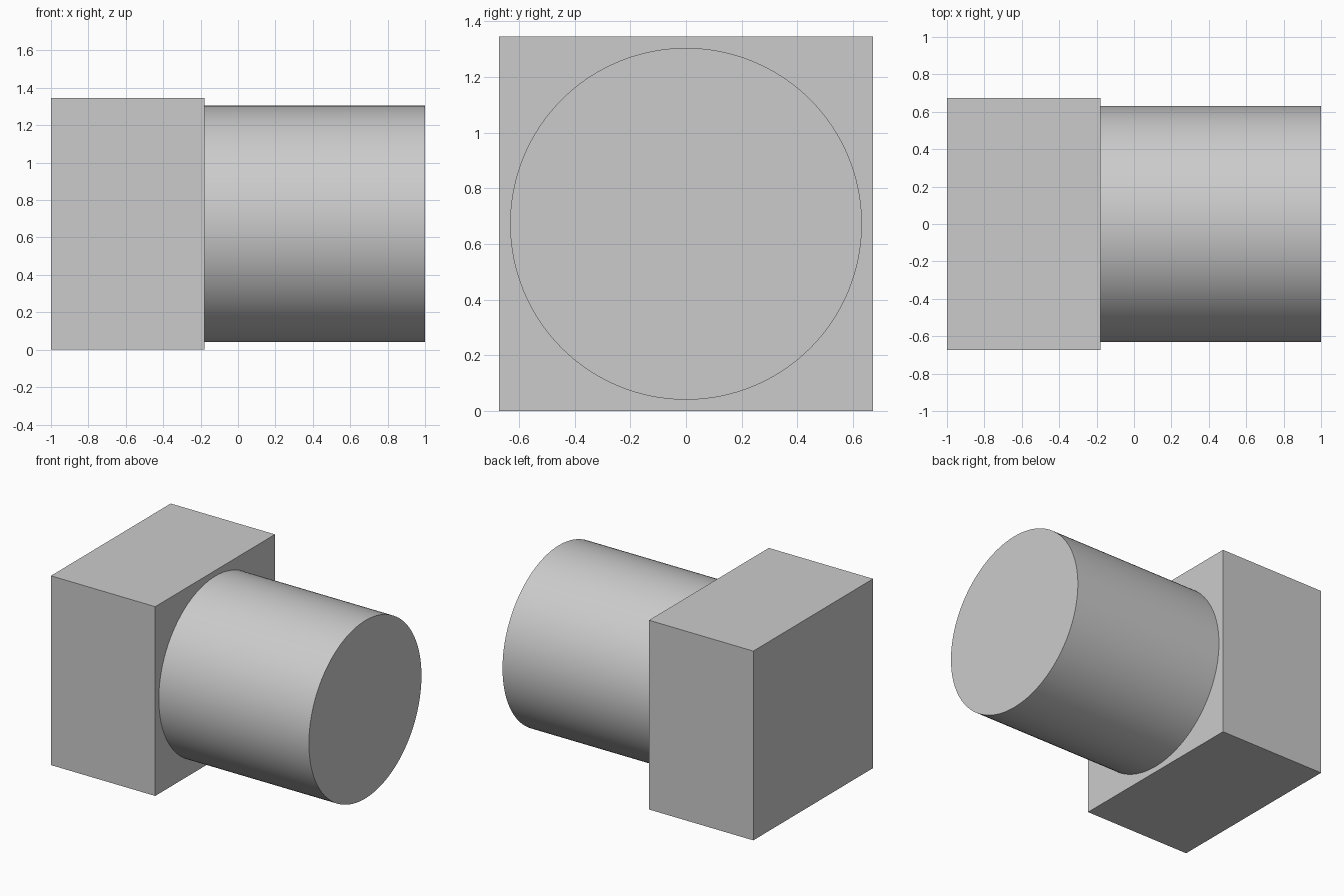
import bpy
import math

# Remove the default cube
cube = bpy.data.objects.get("Cube")
if cube:
    bpy.data.objects.remove(cube, do_unlink=True)

LEFT_END, RIGHT_END = 1.0, -1.0
SHOULDER = -0.18          # where the block meets the shaft
SIDE = 1.345              # square block side
RADIUS = 0.632            # shaft radius
AXIS_Z = SIDE / 2

grey = bpy.data.materials.new("light grey")
grey.use_nodes = True
colour = (0.6, 0.6, 0.6, 1.0)
grey.diffuse_color = colour
grey.node_tree.nodes["Principled BSDF"].inputs["Base Color"].default_value = colour


def finish(name):
    """Name the active object, apply its transform and colour it."""
    obj = bpy.context.object
    obj.name = obj.data.name = name
    bpy.ops.object.transform_apply(location=False, rotation=True, scale=True)
    obj.data.materials.append(grey)
    return obj


# Square block
bpy.ops.mesh.primitive_cube_add(size=1, location=((RIGHT_END + SHOULDER) / 2, 0, AXIS_Z))
bpy.context.object.scale = (SHOULDER - RIGHT_END, SIDE, SIDE)
block = finish("square_block")

# Round shaft along x, seated on the block
bpy.ops.mesh.primitive_cylinder_add(
    vertices=128, radius=RADIUS, depth=LEFT_END - SHOULDER,
    location=((LEFT_END + SHOULDER) / 2, 0, AXIS_Z),
    rotation=(0, math.pi / 2, 0))
shaft = finish("round_shaft")
bpy.ops.object.shade_smooth_by_angle(angle=math.radians(30))
